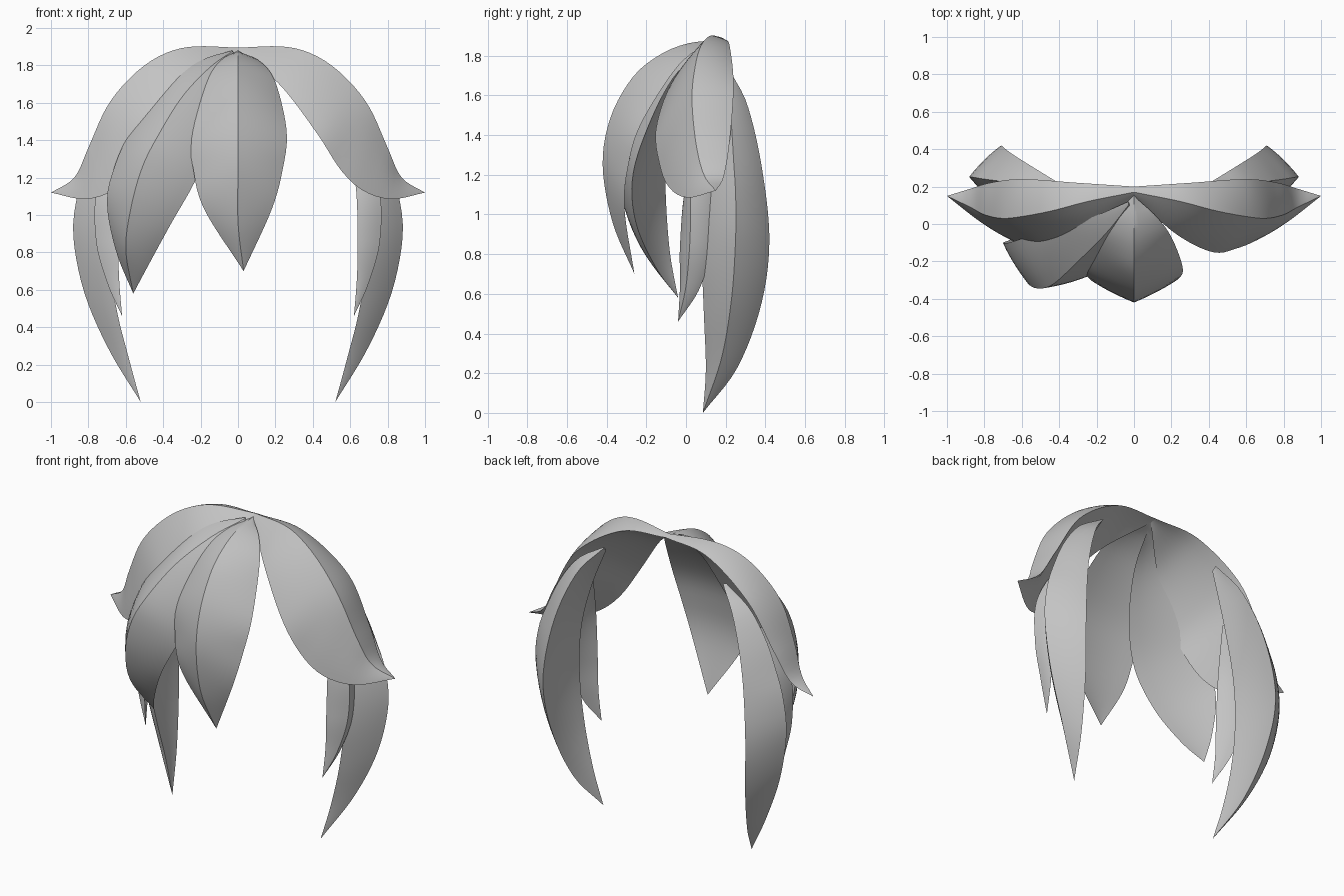
import bpy, bmesh
from mathutils import Vector

if "Cube" in bpy.data.objects:
    bpy.data.objects.remove(bpy.data.objects["Cube"])

grey = bpy.data.materials.new("hair grey")
grey.use_nodes = True
grey.diffuse_color = (0.55, 0.55, 0.55, 1)
grey.node_tree.nodes["Principled BSDF"].inputs["Base Color"].default_value = (0.55, 0.55, 0.55, 1)

STEPS = 32   # rings along a lock
ACROSS = 6   # segments on each face of a lock


def smooth_path(points):
    """Evenly spaced samples of a smooth curve through the points."""
    p = [Vector(q) for q in points]
    p = [2 * p[0] - p[1]] + p + [2 * p[-1] - p[-2]]
    dense = []
    for a, b, c, d in zip(p, p[1:], p[2:], p[3:]):
        for i in range(24):
            t = i / 24
            dense.append(0.5 * (2 * b + (c - a) * t + (2 * a - 5 * b + 4 * c - d) * t ** 2
                                + (3 * b - a - 3 * c + d) * t ** 3))
    dense.append(p[-2])
    dist = [0]
    for a, b in zip(dense, dense[1:]):
        dist.append(dist[-1] + (b - a).length)
    out, k = [], 0
    for i in range(STEPS + 1):
        s = dist[-1] * i / STEPS
        while k < len(dense) - 2 and dist[k + 1] < s:
            k += 1
        out.append(dense[k].lerp(dense[k + 1], (s - dist[k]) / (dist[k + 1] - dist[k])))
    return out


def lock(name, first, ridge, last, side=1, bulge=0.06):
    """Closed three-sided hair lock: two outer faces meeting at a ridge, one inner face."""
    bm = bmesh.new()
    rings = []
    for a, r, b in zip(*map(smooth_path, (first, ridge, last))):
        middle = (a + r + b) / 3
        ring = []
        for start, end, swell in ((a, r, bulge), (r, b, bulge), (b, a, -bulge)):
            out = (start + end) / 2 - middle
            if out.length > 0:
                out.normalize()
            for j in range(ACROSS):
                t = j / ACROSS
                co = start.lerp(end, t) + out * (end - start).length * swell * 4 * t * (1 - t)
                ring.append(bm.verts.new((co.x * side, co.y, co.z)))
        rings.append(ring)
    n = len(rings[0])
    for low, high in zip(rings, rings[1:]):
        for j in range(n):
            k = (j + 1) % n
            bm.faces.new((low[j], low[k], high[k], high[j]))
    bm.faces.new(rings[0])
    bmesh.ops.remove_doubles(bm, verts=bm.verts, dist=0.0005)
    bmesh.ops.recalc_face_normals(bm, faces=bm.faces)
    mesh = bpy.data.meshes.new(name)
    bm.to_mesh(mesh)
    bm.free()
    mesh.materials.append(grey)
    ob = bpy.data.objects.new(name, mesh)
    bpy.context.collection.objects.link(ob)
    bpy.ops.object.select_all(action='DESELECT')
    ob.select_set(True)
    bpy.context.view_layer.objects.active = ob
    bpy.ops.object.shade_smooth_by_angle(angle=0.6)


# Centre fringe
tip = (.03, -.26, .7)
edge = [(.01, .14, 1.87), (.12, .04, 1.82), (.2, -.07, 1.71), (.26, -.23, 1.45),
        (.24, -.29, 1.25), (.18, -.31, 1.03)]
lock("centre_fringe",
     [(-x, y, z) for x, y, z in edge] + [tip],
     [(0, .16, 1.88), (0, 0, 1.86), (0, -.14, 1.8), (0, -.27, 1.69), (0, -.38, 1.49),
      (0, -.42, 1.25), (0, -.37, .96), tip],
     edge + [tip], bulge=0.04)

# Fringe lock swept to the right
tip = (-.56, -.04, .58)
lock("swept_fringe",
     [(-.03, .12, 1.88), (-.19, .05, 1.83), (-.35, -.01, 1.72), (-.57, -.07, 1.45),
      (-.67, -.1, 1.23), (-.7, -.1, 1.05), (-.65, -.08, .8), tip],
     [(-.03, .1, 1.875), (-.15, -.05, 1.79), (-.3, -.2, 1.63), (-.43, -.32, 1.42),
      (-.51, -.345, 1.26), (-.57, -.315, 1.05), (-.6, -.22, .82), tip],
     [(-.02, .1, 1.86), (-.06, -.07, 1.68), (-.13, -.2, 1.42), (-.23, -.27, 1.18),
      (-.36, -.25, .95), (-.48, -.15, .73), tip], bulge=0.04)

for side, word in ((1, "left"), (-1, "right")):
    # Wide crown lock with a flicked tip
    tip = (1, .15, 1.12)
    lock(word + "_crown_lock",
         [(0, .15, 1.875), (.22, -.05, 1.7), (.42, -.15, 1.44), (.55, -.13, 1.24),
          (.67, -.08, 1.13), (.82, .01, 1.085), tip],
         [(0, .17, 1.895), (.25, .12, 1.9), (.42, .075, 1.85), (.57, .045, 1.74),
          (.7, .03, 1.58), (.8, .05, 1.36), (.875, .09, 1.2), tip],
         [(0, .2, 1.88), (.3, .22, 1.85), (.6, .24, 1.65), (.77, .22, 1.37),
          (.87, .19, 1.19), tip], side, 0.045)

    # Short lock in front of the ear
    tip = (.62, -.04, .46)
    lock(word + "_ear_lock",
         [(.58, .1, 1.43), (.63, 0, 1.15), (.64, -.03, .85), (.635, -.03, .65), tip],
         [(.61, .1, 1.44), (.75, .03, 1.15), (.76, .02, .87), (.7, 0, .64), tip],
         [(.6, .13, 1.44), (.7, .15, 1.15), (.72, .13, .85), (.68, .07, .63), tip], side)

    # Long back lock
    tip = (.52, .085, 0)
    lock(word + "_back_lock",
         [(.42, .2, 1.69), (.57, .13, 1.4), (.67, .09, 1.1), (.69, .08, .8),
          (.65, .09, .5), (.58, .1, .22), tip],
         [(.43, .21, 1.71), (.6, .22, 1.6), (.72, .23, 1.44), (.8, .24, 1.27),
          (.86, .25, 1.1), (.88, .25, .88), (.82, .23, .58), (.69, .18, .28), tip],
         [(.42, .23, 1.71), (.55, .31, 1.55), (.66, .38, 1.25), (.71, .42, .88),
          (.68, .38, .55), (.61, .26, .23), tip], side, 0.04)
